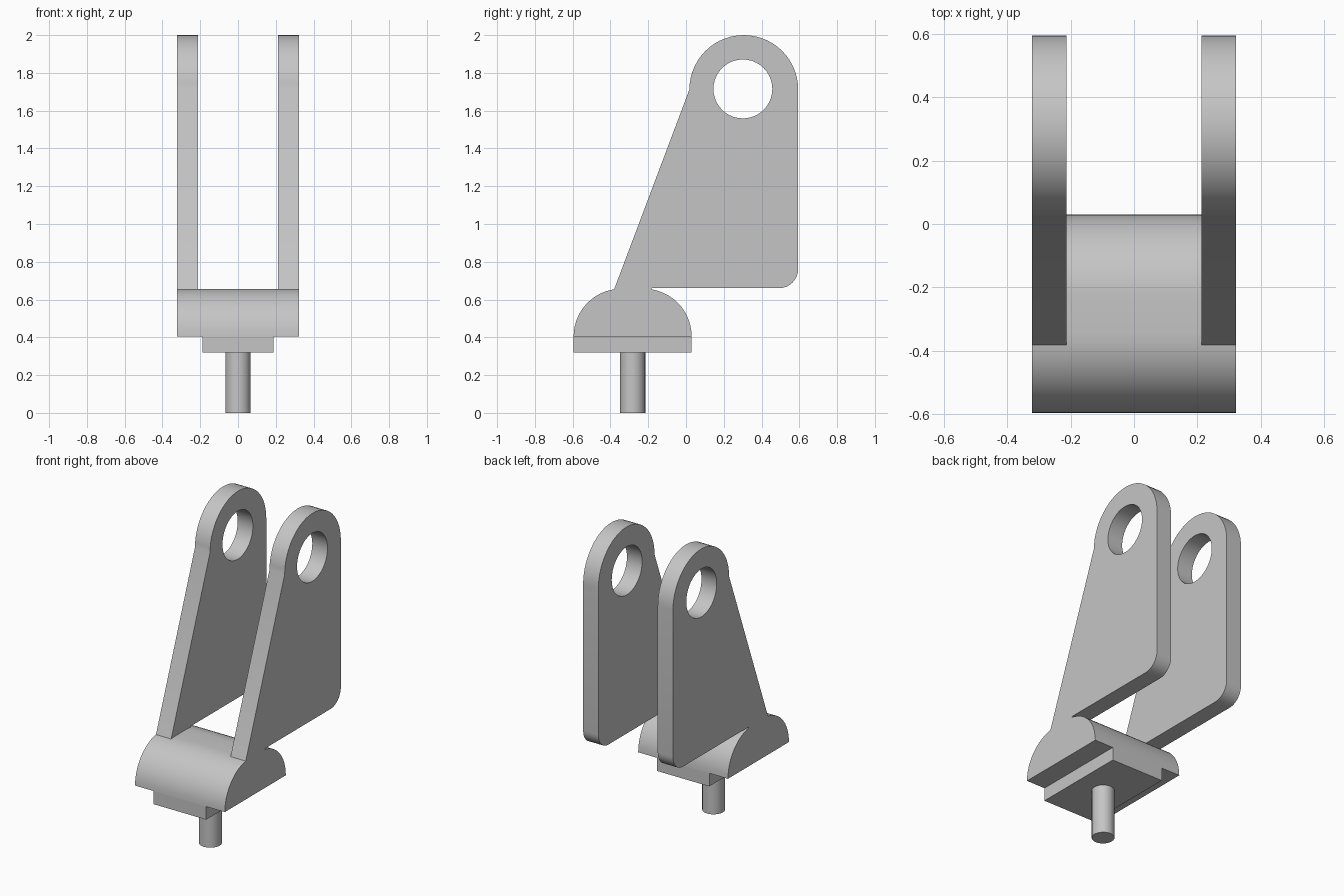
import bpy, bmesh
from math import sin, cos, pi, radians
from mathutils import Vector

default = bpy.data.objects.get("Cube")
if default:
    bpy.data.objects.remove(default, do_unlink=True)

GREY = (0.56, 0.56, 0.56, 1)
metal = bpy.data.materials.new("plain_grey_metal")
metal.use_nodes = True
metal.diffuse_color = GREY
metal.node_tree.nodes["Principled BSDF"].inputs["Base Color"].default_value = GREY


def arc(cy, cz, r, start, end, n):
    """Points on an arc in the side plane, angles in degrees."""
    angles = [radians(start + (end - start) * i / n) for i in range(n + 1)]
    return [(cy + r * cos(a), cz + r * sin(a)) for a in angles]


def slab(name, loops, x0, x1):
    """Side profile (outer loop plus any hole loops) extruded from x0 to x1."""
    bm = bmesh.new()
    edges = []
    for loop in loops:
        verts = [bm.verts.new((x0, y, z)) for y, z in loop]
        edges += [bm.edges.new((v, verts[i - 1])) for i, v in enumerate(verts)]
    bmesh.ops.triangle_fill(bm, edges=edges, use_beauty=True, normal=Vector((1, 0, 0)))
    out = bmesh.ops.extrude_face_region(bm, geom=bm.faces[:], use_keep_orig=True)
    moved = [g for g in out["geom"] if isinstance(g, bmesh.types.BMVert)]
    bmesh.ops.translate(bm, verts=moved, vec=(x1 - x0, 0, 0))
    bmesh.ops.recalc_face_normals(bm, faces=bm.faces[:])
    mesh = bpy.data.meshes.new(name)
    bm.to_mesh(mesh)
    bm.free()
    obj = bpy.data.objects.new(name, mesh)
    bpy.context.collection.objects.link(obj)
    finish(obj)


def finish(obj):
    obj.data.materials.append(metal)
    bpy.ops.object.select_all(action="DESELECT")
    obj.select_set(True)
    bpy.context.view_layer.objects.active = obj
    bpy.ops.object.shade_smooth_by_angle(angle=radians(30))


HALF = 0.322                # half width of the bracket
FRONT, BACK = -0.595, 0.03  # depth of the base
SEAT, TOP = 0.405, 0.657    # bottom and top of the rounded base
R = TOP - SEAT

# Rounded base block
slab("base_block", [arc(BACK - R, SEAT, R, 0, 90, 14) + arc(FRONT + R, SEAT, R, 90, 180, 14)],
     -HALF, HALF)

# Narrow tongue under the base
slab("base_tongue", [[(FRONT, 0.32), (BACK, 0.32), (BACK, SEAT), (FRONT, SEAT)]], -0.188, 0.188)

# Two upright ears with a round eye
outline = [(-0.382, 0.65), (-0.185, 0.65), (-0.18, 0.66)]
outline += arc(0.492, 0.762, 0.102, -90, 0, 8)
outline += arc(0.306, 1.712, 0.288, 0, 180, 28)
eye = arc(0.301, 1.715, 0.156, 0, 360, 40)[:-1]
for name, side in (("left_ear", 1), ("right_ear", -1)):
    slab(name, [outline, eye], side * 0.213, side * HALF)

# Mounting pin
bpy.ops.mesh.primitive_cylinder_add(vertices=24, radius=0.067, depth=0.33,
                                    location=(0, (FRONT + BACK) / 2, 0.165))
pin = bpy.context.object
pin.name = "mounting_pin"
finish(pin)
